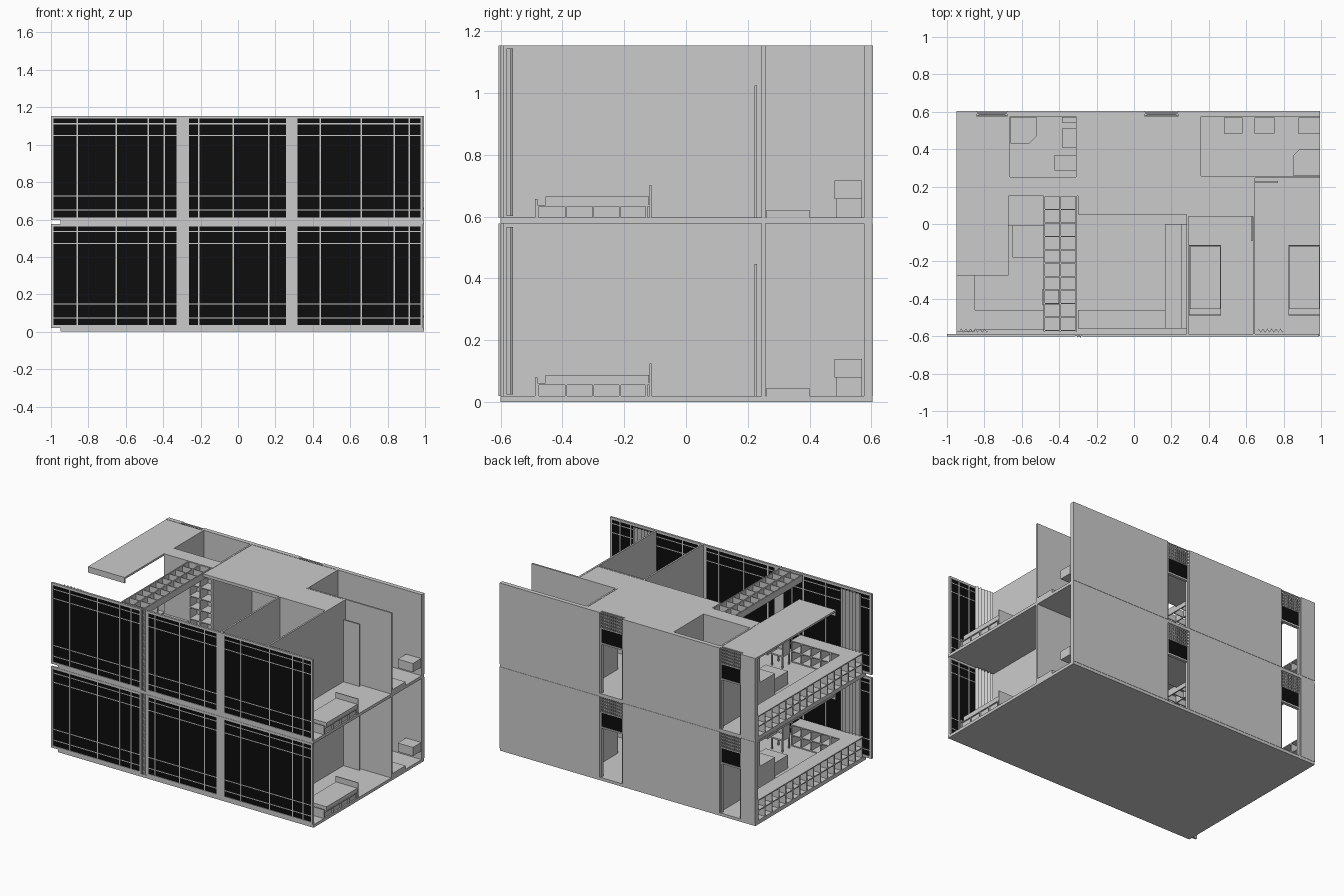
import bpy, bmesh, math

FLOOR, TOP, STEP = 0.02, 0.577, 0.577   # floor level, storey top, storey pitch

black = bpy.data.materials.new("dark_glass")
black.diffuse_color = (0.004, 0.004, 0.004, 1)


def add_object(name, bm, mat=None):
    """Make the part for the lower storey and a linked copy for the upper one."""
    mesh = bpy.data.meshes.new(name)
    bmesh.ops.recalc_face_normals(bm, faces=bm.faces)
    bm.to_mesh(mesh)
    bm.free()
    if mat:
        mesh.materials.append(mat)
    for level, label in enumerate(("lower", "upper")):
        ob = bpy.data.objects.new(f"{label}_{name}", mesh)
        ob.location.z = level * STEP
        bpy.context.collection.objects.link(ob)


def boxes(name, items, mat=None):
    """One object from boxes given as (x0, x1, y0, y1, z0, z1)."""
    bm = bmesh.new()
    for x0, x1, y0, y1, z0, z1 in items:
        vs = bmesh.ops.create_cube(bm, size=1)["verts"]
        for v in vs:
            v.co.x = x0 if v.co.x < 0 else x1
            v.co.y = y0 if v.co.y < 0 else y1
            v.co.z = z0 if v.co.z < 0 else z1
    add_object(name, bm, mat)


def prism(name, pts, z0, z1):
    """Vertical extrusion of a plan outline."""
    bm = bmesh.new()
    f = bm.faces.new([bm.verts.new((x, y, z0)) for x, y in pts])
    ext = bmesh.ops.extrude_face_region(bm, geom=[f])["geom"]
    for v in ext:
        if isinstance(v, bmesh.types.BMVert):
            v.co.z = z1
    add_object(name, bm)


# floor slab
boxes("floor_slab", [(-0.95, 0.995, -0.6, 0.603, 0, FLOOR)])

# front facade: glass, frames and glazing bars
bays = [(-1.0, -0.315, (-0.86, -0.65, -0.48, -0.395)),
        (-0.275, 0.27, (-0.21, -0.025, 0.165)),
        (0.305, 0.99, (0.44, 0.66, 0.835, 0.915))]
FY0, FY1 = -0.602, -0.588
glass, frame, bars = [], [], []
for x0, x1, mull in bays:
    glass.append((x0 + 0.01, x1 - 0.01, -0.598, -0.592, 0.025, 0.567))
    frame += [(x0, x0 + 0.014, FY0, FY1, FLOOR, TOP), (x1 - 0.014, x1, FY0, FY1, FLOOR, TOP),
              (x0, x1, FY0, FY1, FLOOR, 0.035), (x0, x1, FY0, FY1, 0.562, TOP)]
    for m in mull:
        bars.append((m - 0.004, m + 0.004, FY0 + 0.001, FY1 - 0.001, 0.035, 0.562))
    for z in (0.074, 0.148, 0.472, 0.535):
        bars.append((x0 + 0.014, x1 - 0.014, FY0 + 0.002, FY1 - 0.002, z - 0.003, z + 0.003))
boxes("front_glass", glass, black)
boxes("front_frame", frame)
boxes("glazing_bars", bars)
boxes("facade_posts", [(0.27, 0.305, FY0, FY1, FLOOR, TOP), (-0.315, -0.275, -0.598, FY1, FLOOR, TOP),
                       (-0.306, -0.302, -0.606, -0.598, FLOOR, TOP),
                       (-0.288, -0.284, -0.606, -0.598, FLOOR, TOP)]
      + [(-0.302, -0.288, -0.604, -0.598, 0.04 + i * 0.045, 0.05 + i * 0.045) for i in range(12)])

# back wall with two door openings
doors = [(-0.84, -0.68), (0.06, 0.235)]
BY0, BY1 = 0.575, 0.605
boxes("back_wall", [(a, b, BY0, BY1, FLOOR, TOP) for a, b in ((-0.95, -0.84), (-0.68, 0.06), (0.235, 0.995))])
grille, jambs = [], []
for a, b in doors:
    grille += [(a, b, 0.588, 0.598, z, z + 0.006) for z in (0.465, 0.487, 0.508, 0.529, 0.55, 0.571)]
    n = 11
    grille += [(a + (b - a) * i / n - 0.003, a + (b - a) * i / n + 0.003, 0.589, 0.597, 0.465, TOP)
               for i in range(n + 1)]
    jambs += [(a, a + 0.01, 0.578, 0.598, FLOOR, 0.465), (b - 0.01, b, 0.578, 0.598, FLOOR, 0.465),
              (a, b, 0.578, 0.598, 0.358, 0.368)]
boxes("door_grilles", grille)
boxes("door_frames", jambs)
boxes("door_transoms", [(a + 0.01, b - 0.01, 0.585, 0.593, 0.368, 0.465) for a, b in doors], black)

# interior partitions
boxes("partitions", [
    (0.28, 0.292, FY1, 0.05, FLOOR, TOP), (0.635, 0.647, FY1, 0.25, FLOOR, TOP),
    (0.28, 0.647, 0.04, 0.052, FLOOR, TOP), (0.35, 0.995, 0.245, 0.257, FLOOR, TOP),
    (0.345, 0.357, 0.245, BY0, FLOOR, TOP), (-0.309, -0.297, 0.15, BY0, FLOOR, TOP),
    (-0.675, -0.663, 0.245, BY0, FLOOR, TOP), (-0.67, -0.3, 0.24, 0.252, FLOOR, TOP)])
boxes("bedroom_doors", [(0.645, 0.77, 0.222, 0.229, FLOOR, 0.447), (0.625, 0.633, -0.09, 0.04, FLOOR, 0.447)])

# dropped ceilings: hall plate and side canopy with lip
prism("hall_ceiling", [(-0.3, 0.05), (0.64, 0.05), (0.64, 0.25), (0.35, 0.25), (0.35, 0.575), (-0.3, 0.575)],
      0.555, 0.575)
boxes("side_canopy", [(-0.95, -0.67, -0.275, 0.575, 0.562, 0.575),
                      (-0.95, -0.67, -0.275, -0.268, 0.535, 0.575)])

# open lattice ceiling
lat = [(x - 0.004, x + 0.004, -0.575, 0.15, 0.53, 0.575) for x in (-0.48, -0.394, -0.309)]
lat += [(-0.48, -0.309, 0.146 - i * 0.0718, 0.152 - i * 0.0718, 0.532, 0.573) for i in range(11)]
boxes("lattice_ceiling", lat)

# tall cabinet with cubby front
cab = [(-0.67, -0.48, 0.15, 0.24, FLOOR, TOP), (-0.48, -0.309, 0.23, 0.24, FLOOR, TOP)]
cab += [(x - 0.004, x + 0.004, 0.15, 0.23, FLOOR, TOP) for x in (-0.476, -0.394, -0.305)]
cab += [(-0.48, -0.305, 0.15, 0.23, z, z + 0.007) for z in [FLOOR + i * 0.0785 for i in range(7)] + [0.57]]
boxes("cubby_cabinet", cab)

# low bookcase wrapping the left side and the front window
N = 15
ys = [-0.56 + i * 1.13 / N for i in range(N + 1)]
xs = [-0.85 + i * 0.37 / 5 for i in range(6)]
case = []
for z in (FLOOR, 0.09, 0.16):
    case += [(-0.95, -0.85, -0.575, 0.575, z, z + 0.007), (-0.85, -0.48, -0.565, -0.46, z, z + 0.007)]
case += [(-0.95, -0.85, y - 0.004, y + 0.004, FLOOR, 0.167) for y in ys]
case += [(x - 0.004, x + 0.004, -0.565, -0.46, FLOOR, 0.167) for x in xs]
boxes("low_bookcase", case)

# study desk, bench and small chair
boxes("study_desk", [(-0.67, -0.48, -0.01, 0.15, 0.15, 0.165), (-0.67, -0.655, -0.01, 0.15, FLOOR, 0.15),
                     (-0.495, -0.48, -0.01, 0.15, FLOOR, 0.15)])
boxes("study_bench", [(-0.65, -0.48, -0.18, -0.01, 0.095, 0.11), (-0.65, -0.635, -0.18, -0.01, FLOOR, 0.095),
                      (-0.495, -0.48, -0.18, -0.01, FLOOR, 0.095)])
boxes("chair", [(-0.49, -0.4, -0.43, -0.35, 0.095, 0.105), (-0.492, -0.484, -0.43, -0.35, 0.105, 0.2)]
      + [(x, x + 0.008, y, y + 0.008, FLOOR, 0.095) for x in (-0.49, -0.41) for y in (-0.43, -0.358)])

# living room sofa, window bench and rug
boxes("sofa", [(0.165, 0.255, -0.56, 0.0, FLOOR, 0.09), (0.255, 0.28, -0.56, 0.0, FLOOR, 0.17)])
boxes("window_bench", [(-0.3, 0.165, -0.56, -0.46, FLOOR, 0.06)])
boxes("rug", [(-0.21, 0.165, -0.46, 0.05, FLOOR, 0.025)])

# beds with drawers
for label, x0, x1 in (("left", 0.295, 0.465), ("right", 0.825, 0.995)):
    bed = [(x0, x1, -0.118, -0.112, FLOOR, 0.125), (x0, x1, -0.488, -0.481, FLOOR, 0.08),
           (x0, x1, -0.481, -0.118, 0.055, 0.061), (x0 + 0.01, x1 - 0.01, -0.481, -0.118, FLOOR, 0.055)]
    bed += [(x0, x1, y, y + 0.006, FLOOR, 0.055) for y in (-0.481, -0.391, -0.303, -0.217, -0.131)]
    boxes(label + "_bed_frame", bed)
    boxes(label + "_mattress", [(x0 + 0.004, x1 - 0.002, -0.455, -0.12, 0.061, 0.088)])

# bathroom fixtures
prism("right_shower_tray", [(0.995, 0.26), (0.995, 0.4), (0.885, 0.4), (0.85, 0.365), (0.85, 0.26)], FLOOR, 0.045)
prism("left_shower_tray", [(-0.66, 0.573), (-0.66, 0.43), (-0.56, 0.43), (-0.52, 0.47), (-0.52, 0.573)], FLOOR, 0.045)
boxes("bath_fixtures", [
    (0.88, 0.995, 0.48, 0.57, 0.08, 0.14), (0.645, 0.75, 0.485, 0.57, FLOOR, 0.1),
    (0.48, 0.58, 0.485, 0.57, FLOOR, 0.1), (-0.385, -0.31, 0.41, 0.51, FLOOR, 0.1),
    (-0.425, -0.31, 0.285, 0.37, 0.08, 0.14), (-0.385, -0.31, 0.54, 0.573, FLOOR, 0.14)])

# pleated curtains behind the front glass
for label, x0, x1 in (("left", -0.93, -0.78), ("right", 0.66, 0.8)):
    n = 24
    mid = [(x0 + (x1 - x0) * i / n, -0.572 + 0.009 * math.sin(i * math.pi / 2)) for i in range(n + 1)]
    prism(label + "_curtain", mid + [(x, y + 0.004) for x, y in reversed(mid)], FLOOR + 0.005, TOP - 0.01)
